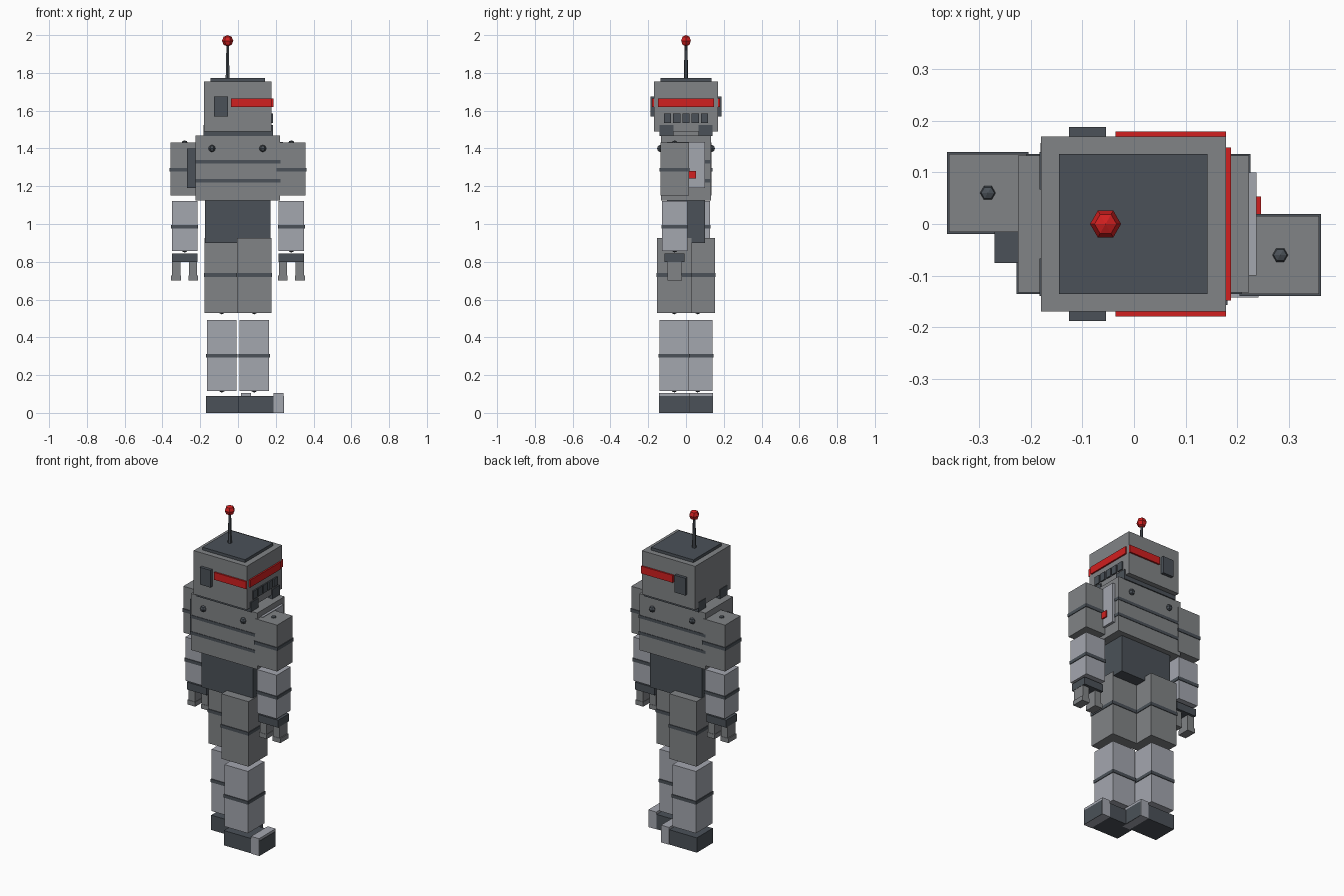
import bpy
import math

if "Cube" in bpy.data.objects:
    bpy.data.objects.remove(bpy.data.objects["Cube"])


def make_material(name, color):
    m = bpy.data.materials.new(name)
    m.diffuse_color = (*color, 1)
    m.use_nodes = True
    m.node_tree.nodes["Principled BSDF"].inputs["Base Color"].default_value = m.diffuse_color
    return m


GRAY = make_material("steel gray", (0.22, 0.23, 0.24))
LIGHT = make_material("light gray", (0.37, 0.385, 0.43))
DARK = make_material("dark gray", (0.07, 0.083, 0.098))
RED = make_material("signal red", (0.64, 0.014, 0.014))


def finish(name, mat):
    o = bpy.context.object
    o.name = name
    o.data.materials.append(mat)
    return o


def box(name, mat, x, y, z):
    """Box given by its (min, max) range along each axis."""
    bpy.ops.mesh.primitive_cube_add(size=1)
    o = finish(name, mat)
    o.location = [(r[0] + r[1]) / 2 for r in (x, y, z)]
    o.scale = [r[1] - r[0] for r in (x, y, z)]
    return o


def block(name, mat, cx, cy, hx, hy, z):
    """Box given by its centre, half widths and height range."""
    return box(name, mat, (cx - hx, cx + hx), (cy - hy, cy + hy), z)


def ball(name, mat, loc, r):
    bpy.ops.mesh.primitive_uv_sphere_add(segments=6, ring_count=4, radius=r,
                                         location=loc, rotation=(0, 0, math.pi / 6))
    return finish(name, mat)


# Head, roof plate, antenna
box("head", GRAY, (-0.18, 0.178), (-0.169, 0.169), (1.49, 1.755))
box("roof_plate", DARK, (-0.145, 0.142), (-0.135, 0.135), (1.75, 1.772))
bpy.ops.mesh.primitive_cone_add(vertices=6, radius1=0.012, radius2=0.007, depth=0.19,
                                location=(-0.055, 0, 1.86))
finish("antenna", DARK)
ball("antenna_tip", RED, (-0.055, 0, 1.97), 0.03)

# Visor band, ears and jaw rails
box("visor_front", RED, (0.17, 0.187), (-0.148, 0.148), (1.62, 1.665))
for s in (-1, 1):
    block("visor_side", RED, 0.071, s * 0.17, 0.107, 0.009, (1.62, 1.665))
    block("ear", DARK, -0.09, s * 0.17, 0.036, 0.017, (1.57, 1.675))
    block("jaw_rail", DARK, 0.001, s * 0.103, 0.184, 0.036, (1.465, 1.525))
box("neck", GRAY, (-0.1, 0.1), (-0.08, 0.08), (1.44, 1.5))

# Mouth grille
for i in range(-2, 3):
    block("mouth_bar", DARK, 0.178, i * 0.049, 0.008, 0.019, (1.535, 1.585))

# Torso with seams, rivets, chest panel, pack and belly
box("chest", GRAY, (-0.224, 0.222), (-0.132, 0.132), (1.125, 1.468))
for z in (1.23, 1.33):
    box("chest_seam", DARK, (-0.227, 0.225), (-0.135, 0.135), (z - 0.009, z + 0.009))
for x in (-0.138, 0.131):
    for s in (-1, 1):
        ball("chest_rivet", DARK, (x, s * 0.137, 1.40), 0.019)
box("chest_panel", LIGHT, (0.21, 0.237), (-0.1, 0.1), (1.19, 1.435))
box("chest_button", RED, (0.22, 0.245), (0.0, 0.053), (1.24, 1.28))
box("back_pack", DARK, (-0.27, -0.21), (-0.075, 0.075), (1.19, 1.40))
box("belly", DARK, (-0.176, 0.172), (-0.1, 0.1), (0.9, 1.13))


def segment(name, mat, cx, cy, h, z, band_z):
    """Square limb block with a raised dark band round it."""
    block(name, mat, cx, cy, h, h, z)
    block(name + "_band", DARK, cx, cy, h + 0.004, h + 0.004, (band_z - 0.01, band_z + 0.01))


# Limbs: one set forward, the other set diagonally opposite
for s, side in ((1, "front"), (-1, "rear")):
    # Arm
    ax, ay = s * 0.2825, s * -0.06
    segment("upper_arm_" + side, GRAY, ax, ay, 0.075, (1.15, 1.432), 1.287)
    ball("shoulder_pin_" + side, DARK, (ax, ay, 1.425), 0.018)
    segment("forearm_" + side, LIGHT, ax, ay, 0.067, (0.857, 1.122), 0.985)
    ball("wrist_pin_" + side, DARK, (ax, ay, 0.867), 0.018)
    block("palm_" + side, DARK, ax, ay, 0.067, 0.053, (0.798, 0.843))
    for f in (-1, 1):
        block("finger_" + side, GRAY, ax + f * 0.044, ay, 0.022, 0.037, (0.70, 0.80))
        block("fingertip_" + side, GRAY, ax + f * 0.046, ay, 0.026, 0.039, (0.70, 0.728))

    # Leg
    lx, ly = s * 0.086, s * -0.062
    segment("thigh_" + side, GRAY, lx, ly, 0.091, (0.53, 0.925), 0.73)
    ball("knee_pin_" + side, DARK, (lx, ly, 0.54), 0.018)
    segment("shin_" + side, LIGHT, lx, ly, 0.079, (0.117, 0.493), 0.303)
    ball("ankle_pin_" + side, DARK, (lx, ly, 0.126), 0.018)

    # Foot with a light toe cap and dark bumper
    fx = lx + 0.009
    block("foot_" + side, DARK, fx, ly, 0.093, 0.077, (0.0, 0.09))
    box("toe_cap_" + side, LIGHT, (fx + 0.092, fx + 0.146), (ly - 0.08, ly + 0.08), (0.0, 0.105))
    box("toe_bumper_" + side, DARK, (fx + 0.143, fx + 0.148), (ly - 0.077, ly + 0.077), (0.0, 0.09))
